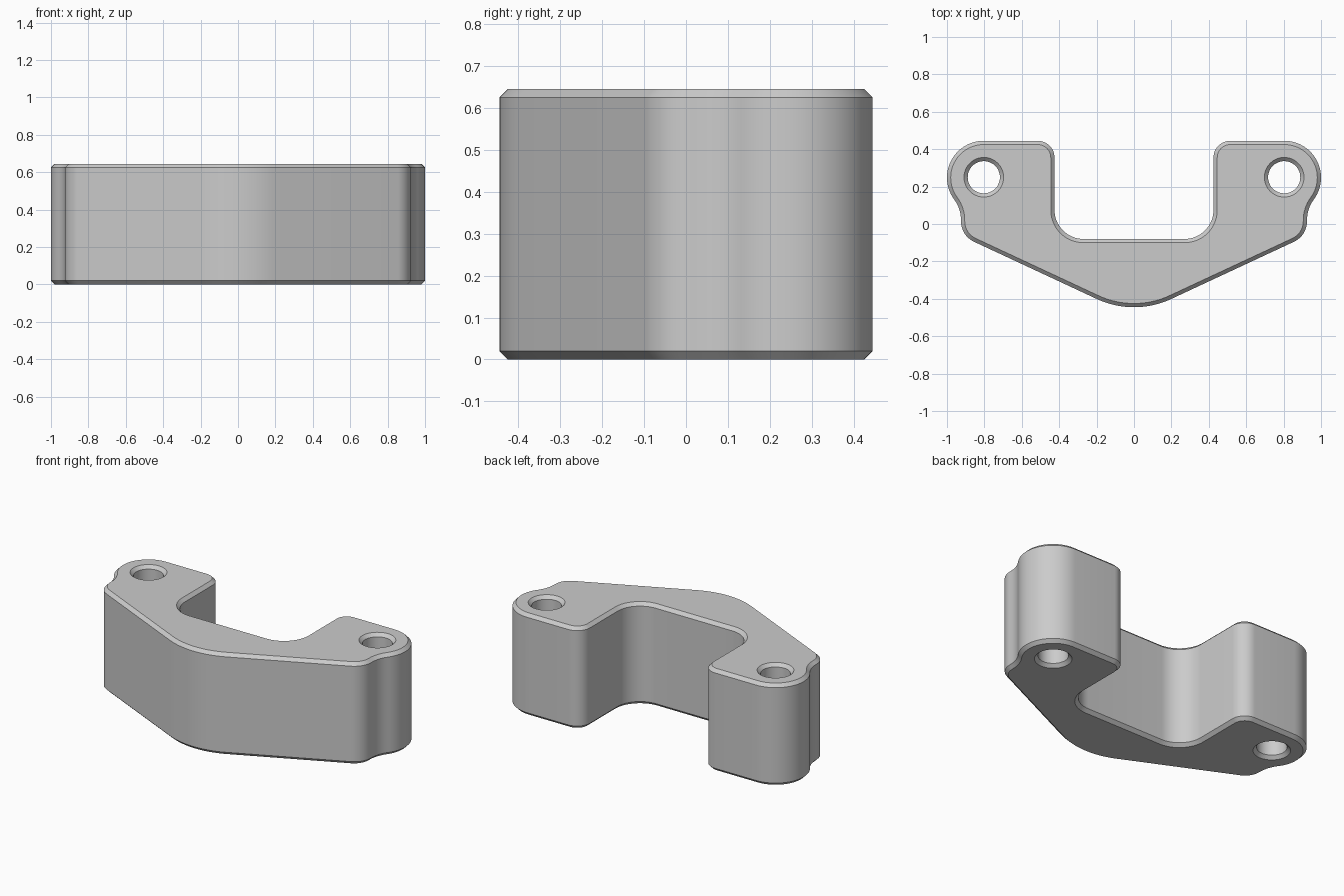
import bpy, bmesh, math
from mathutils import Vector

if "Cube" in bpy.data.objects:
    bpy.data.objects.remove(bpy.data.objects["Cube"])

HEIGHT, CHAMFER = 0.645, 0.02


def arc(cx, cy, r, start, end, n):
    """Points along an arc, angles in degrees."""
    angles = [math.radians(start + (end - start) * i / n) for i in range(n + 1)]
    return [Vector((cx + r * math.cos(a), cy + r * math.sin(a))) for a in angles]


def inset(loop, d):
    """Move a closed loop towards its left side with mitred corners."""
    out = []
    for i, p in enumerate(loop):
        a = (p - loop[i - 1]).normalized()
        b = (loop[(i + 1) % len(loop)] - p).normalized()
        na, nb = Vector((-a.y, a.x)), Vector((-b.y, b.x))
        out.append(p + (na + nb) * (d / (1 + na.dot(nb))))
    return out


# Right half of the outline, from the front centre round to the slot
half = []
for a in (arc(0, 0.025, 0.47, -90, -65, 10),             # blunt nose
          arc(0.805, 0.014, 0.12, -65, 0, 12),           # shoulder
          arc(1.112, 0.02, 0.187, 180, 143.6, 8),        # hollow below the lug
          arc(0.803, 0.248, 0.197, -36.4, 90, 24),       # lug
          arc(0.515, 0.355, 0.09, 90, 180, 12),          # slot mouth
          arc(0.27, 0.075, 0.155, 0, -90, 16)):          # slot root
    half += [p for p in a if not half or (p - half[-1]).length > 0.008]
outline = half + [Vector((-p.x, p.y)) for p in reversed(half[1:])]

# Bolt holes run clockwise so that their left side is the material
holes = [arc(s * 0.803, 0.25, 0.086, 360, 0, 48)[:-1] for s in (-1, 1)]

# Chamfered walls for the outline and the holes
bm = bmesh.new()
bottom_edges, top_edges = [], []
for loop in [outline] + holes:
    # The hole chamfer widens outwards into the material, as the outline's does
    small = inset(loop, CHAMFER)
    rings = [[bm.verts.new((p.x, p.y, z)) for p in pts] for pts, z in (
        (small, 0), (loop, CHAMFER), (loop, HEIGHT - CHAMFER), (small, HEIGHT))]
    n = len(loop)
    for lo, hi in zip(rings, rings[1:]):
        for i in range(n):
            j = (i + 1) % n
            bm.faces.new((lo[i], lo[j], hi[j], hi[i]))
    for ring, edges in ((rings[0], bottom_edges), (rings[-1], top_edges)):
        edges += [bm.edges.get((ring[i - 1], ring[i])) for i in range(n)]

# Flat caps with the holes left open
for edges, z in ((bottom_edges, -1), (top_edges, 1)):
    bmesh.ops.triangle_fill(bm, edges=edges, use_beauty=True, normal=(0, 0, z))
bmesh.ops.recalc_face_normals(bm, faces=bm.faces)

mesh = bpy.data.meshes.new("bracket_body")
bm.to_mesh(mesh)
bm.free()
body = bpy.data.objects.new("bracket_body", mesh)
bpy.context.collection.objects.link(body)

# Plain grey
grey = bpy.data.materials.new("light_grey")
grey.use_nodes = True
colour = (0.6, 0.6, 0.6, 1)
grey.diffuse_color = colour
grey.node_tree.nodes["Principled BSDF"].inputs["Base Color"].default_value = colour
mesh.materials.append(grey)

# Smooth curves, crisp chamfers
bpy.ops.object.select_all(action='DESELECT')
body.select_set(True)
bpy.context.view_layer.objects.active = body
bpy.ops.object.shade_smooth_by_angle(angle=math.radians(30))
